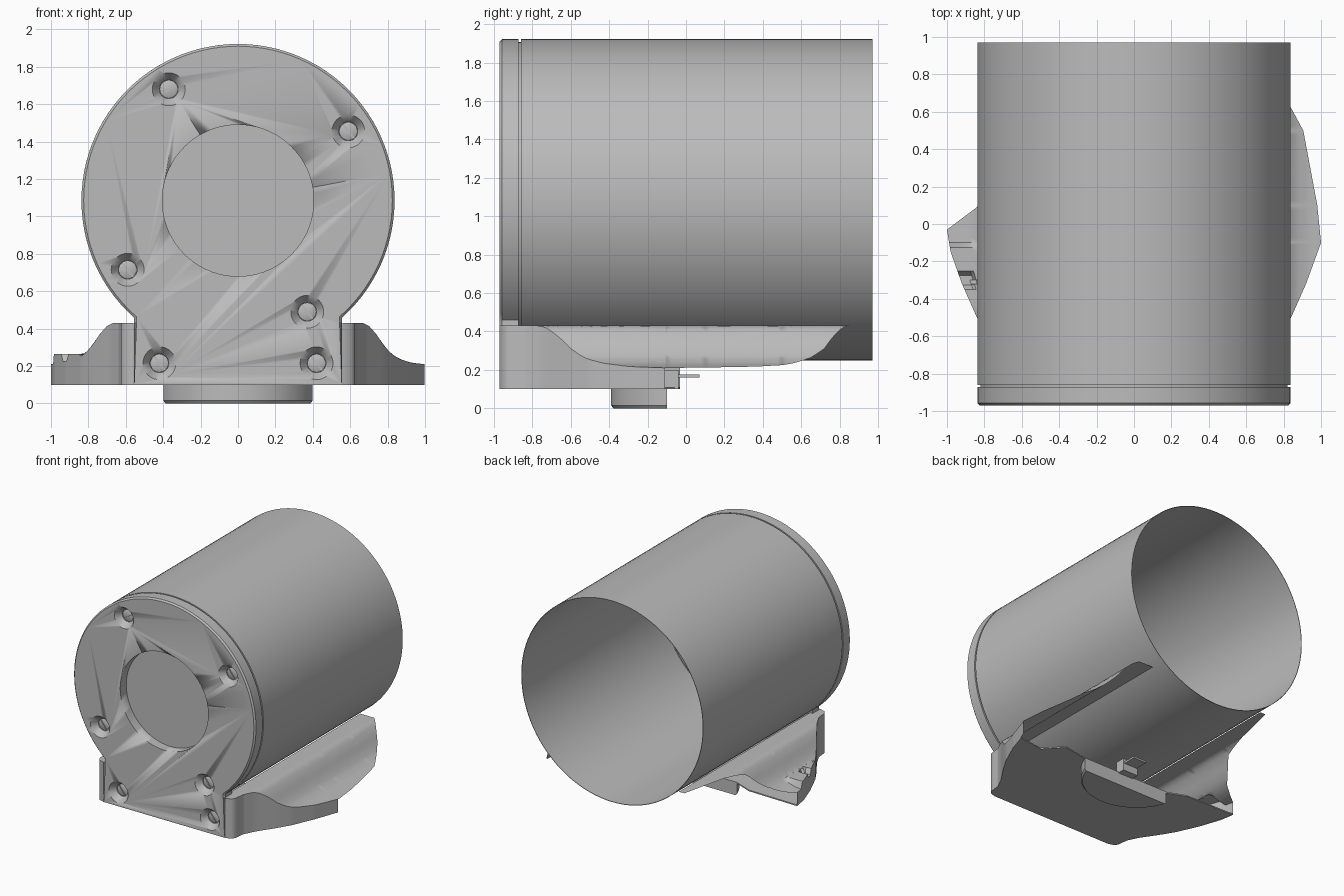
import bpy, bmesh
from math import pi, sin, cos, asin, hypot
from mathutils import Matrix

cube = bpy.data.objects.get("Cube")
if cube:
    bpy.data.objects.remove(cube)

grey = bpy.data.materials.new("plain grey")
grey.use_nodes = True
colour = (0.5, 0.5, 0.5, 1)
grey.diffuse_color = colour
grey.node_tree.nodes["Principled BSDF"].inputs["Base Color"].default_value = colour

AXIS = 1.085      # height of the tube axis
R = 0.837         # tube radius
FRONT = -0.97


def finish(name, bm, smooth=True, fix=True):
    if fix:
        bmesh.ops.recalc_face_normals(bm, faces=bm.faces)
    mesh = bpy.data.meshes.new(name)
    bm.to_mesh(mesh)
    bm.free()
    mesh.materials.append(grey)
    ob = bpy.data.objects.new(name, mesh)
    bpy.context.collection.objects.link(ob)
    if smooth:
        bpy.ops.object.select_all(action='DESELECT')
        ob.select_set(True)
        bpy.context.view_layer.objects.active = ob
        bpy.ops.object.shade_smooth_by_angle(angle=0.6)
    return ob


def lathe_y(name, profile, x=0, z=AXIS, n=72):
    """Spin (radius, y) points about an axis parallel to y."""
    bm = bmesh.new()
    rings = [[bm.verts.new((x + r * cos(2 * pi * i / n), y, z + r * sin(2 * pi * i / n)))
              for i in range(n)] for r, y in profile]
    for a, b in zip(rings, rings[1:]):
        for i in range(n):
            j = (i + 1) % n
            bm.faces.new((a[i], a[j], b[j], b[i]))
    for ring, (r, y) in ((rings[0], profile[0]), (rings[-1], profile[-1])):
        if name != "tube":
            bm.faces.new(ring)
    return finish(name, bm)


def box(name, lo, hi):
    bm = bmesh.new()
    bmesh.ops.create_cube(bm, size=1)
    for v in bm.verts:
        v.co = [l if c < 0 else h for c, l, h in zip(v.co, lo, hi)]
    return finish(name, bm, smooth=False)


def lerp(points, t):
    """Piecewise linear lookup in (key, value) pairs."""
    if t <= points[0][0]:
        return points[0][1]
    for (a, u), (b, v) in zip(points, points[1:]):
        if t <= b:
            return u + (v - u) * (t - a) / (b - a)
    return points[-1][1]


def cut(target, cutter):
    mod = target.modifiers.new("cut", 'BOOLEAN')
    mod.operation = 'DIFFERENCE'
    mod.solver = 'EXACT'
    mod.object = cutter
    cutter.hide_render = True
    cutter.hide_viewport = True


# Open thin tube and the narrow neck that forms the groove behind the plate
lathe_y("tube", [(R - 0.015, -0.86), (R, -0.86), (R, 0.97), (R - 0.004, 0.97),
                 (R - 0.004, -0.85)], n=96)
lathe_y("groove_neck", [(R - 0.015, -0.89), (R - 0.015, -0.85)], n=96)

# Front plate: round disc running down into a square foot
foot = 0.555
start = -pi / 2 + asin(foot / R)
count = 80
outline = [(-foot, 0.105), (foot, 0.105), (foot, 0.43)]
for i in range(count + 1):
    a = start + (2 * pi - 2 * asin(foot / R)) * i / count
    outline.append((R * cos(a), AXIS + R * sin(a)))
outline.append((-foot, 0.43))
bm = bmesh.new()
back = bm.faces.new([bm.verts.new((x, -0.872, z)) for x, z in outline])
ext = bmesh.ops.extrude_face_region(bm, geom=[back])
new = [v for v in ext["geom"] if isinstance(v, bmesh.types.BMVert)]
bmesh.ops.translate(bm, verts=new, vec=(0, FRONT + 0.872, 0))
bmesh.ops.recalc_face_normals(bm, faces=bm.faces)
rim = [e for e in bm.edges if all(v.co.y < -0.96 and v.co.z > 0.2 for v in e.verts)]
bmesh.ops.bevel(bm, geom=rim, offset=0.012, segments=1, affect='EDGES')
plate = finish("front_plate", bm)

# Central recess and countersunk screw holes
cut(plate, lathe_y("recess_cutter", [(0.405, -1.0), (0.405, -0.885)]))
screws = [(-0.37, 1.68), (0.59, 1.455), (-0.59, 0.715), (0.37, 0.49),
          (-0.42, 0.215), (0.42, 0.215)]
for k, (x, z) in enumerate(screws):
    cut(plate, lathe_y("screw_hole_cutter", [(0.092, -0.975), (0.088, FRONT),
                                             (0.05, -0.92), (0.05, -0.89)], x, z, 32))
    head = lathe_y("screw_head", [(0.049, -0.885), (0.049, -0.915), (0.04, -0.92)], x, z, 24)
    slot = box("screw_slot_cutter", (-0.06, -0.94, -0.005), (0.06, -0.912, 0.005))
    slot.matrix_world = Matrix.Translation((x, 0, z)) @ Matrix.Rotation(-0.5 if k < 1 else 0.9, 4, 'Y')
    cut(head, slot)

# Flared side wings: a hollow curved top trimmed to a plan outline, with a side wall
fall = [(0.67, 0.43), (0.70, 0.415), (0.74, 0.37), (0.78, 0.31), (0.82, 0.265),
        (0.87, 0.235), (0.93, 0.217), (1, 0.21)]
front_edge = [(FRONT, 0.56), (-0.955, 0.605), (-0.93, 0.625), (-0.84, 0.635), (-0.75, 0.68),
              (-0.6, 0.78), (-0.5, 0.84), (-0.32, 0.92)]
left_edge = front_edge + [(-0.1, 1), (0.1, 0.98), (0.5, 0.905), (0.62, 0.84), (0.72, 0.78), (0.85, 0.66)]
right_edge = front_edge + [(-0.15, 0.98), (-0.03, 1), (0.09, 0.84), (0.25, 0.72), (0.85, 0.58)]


def wing(name, side, edge, wall_end):
    bm = bmesh.new()
    ys = sorted({p[0] for p in edge} | {-0.9 + 0.025 * i for i in range(70)} | {wall_end})
    cols = 24
    inner = 0.53
    previous = None
    for y in ys:
        reach = lerp(edge, y)
        row = []
        for c in range(cols + 1):
            x = inner + (reach - inner) * c / cols
            z = lerp(fall, x)
            # raised pad with a scooped screw seat on one side
            if side < 0 and x > 0.84 and y < -0.1:
                z = max(z, 0.265)
                if hypot(x - 0.9, y + 0.3) < 0.045:
                    z = 0.225
            row.append(bm.verts.new((side * x, y, z)))
        low = bm.verts.new((side * reach, y, 0.1))
        if previous:
            last, last_low, last_y = previous
            for c in range(cols):
                bm.faces.new((last[c], last[c + 1], row[c + 1], row[c]))
            if y <= wall_end:
                bm.faces.new((last[-1], last_low, low, row[-1]))
        previous = row, low, y
    bmesh.ops.delete(bm, geom=[v for v in bm.verts if not v.link_faces], context='VERTS')
    return finish(name, bm)


wing("left_wing", 1, left_edge, -0.11)
wing("right_wing", -1, right_edge, -0.03)

# Floor of the base, following the wing outlines, with a ragged rear edge
floor = [(lerp(left_edge, y), y) for y, _ in front_edge] + [(0.97, -0.17)]
floor += [(0.75, -0.2), (0.62, -0.06), (0.4, -0.1), (-0.4, -0.1), (-0.55, -0.04), (-1, -0.03)]
floor += [(-x, y) for y, x in reversed(front_edge)]
bm = bmesh.new()
face = bm.faces.new([bm.verts.new((x, y, 0.1)) for x, y in floor])
ext = bmesh.ops.extrude_face_region(bm, geom=[face])
bmesh.ops.translate(bm, vec=(0, 0, 0.01),
                    verts=[v for v in ext["geom"] if isinstance(v, bmesh.types.BMVert)])
finish("base_floor", bm, smooth=False)

# Half-round foot under the base
bm = bmesh.new()
rings = []
for r, z in ((0.42, 0.1), (0.42, 0.015), (0.408, 0)):
    a0 = asin(0.13 / r)
    rings.append([bm.verts.new((r * cos(a), 0.03 + r * sin(a), z))
                  for a in [-a0 - (pi - 2 * a0) * i / 36 for i in range(37)]])
for a, b in zip(rings, rings[1:]):
    for i in range(37):
        j = (i + 1) % 37
        bm.faces.new((a[i], a[j], b[j], b[i]))
bm.faces.new(rings[0])
bm.faces.new(rings[-1])
finish("round_foot", bm)

# Small fittings behind the foot
box("rear_lug", (-0.07, -0.12, 0.1), (0.07, -0.04, 0.2))
box("rear_tab", (-0.06, -0.1, 0.16), (0.06, 0.07, 0.175))
